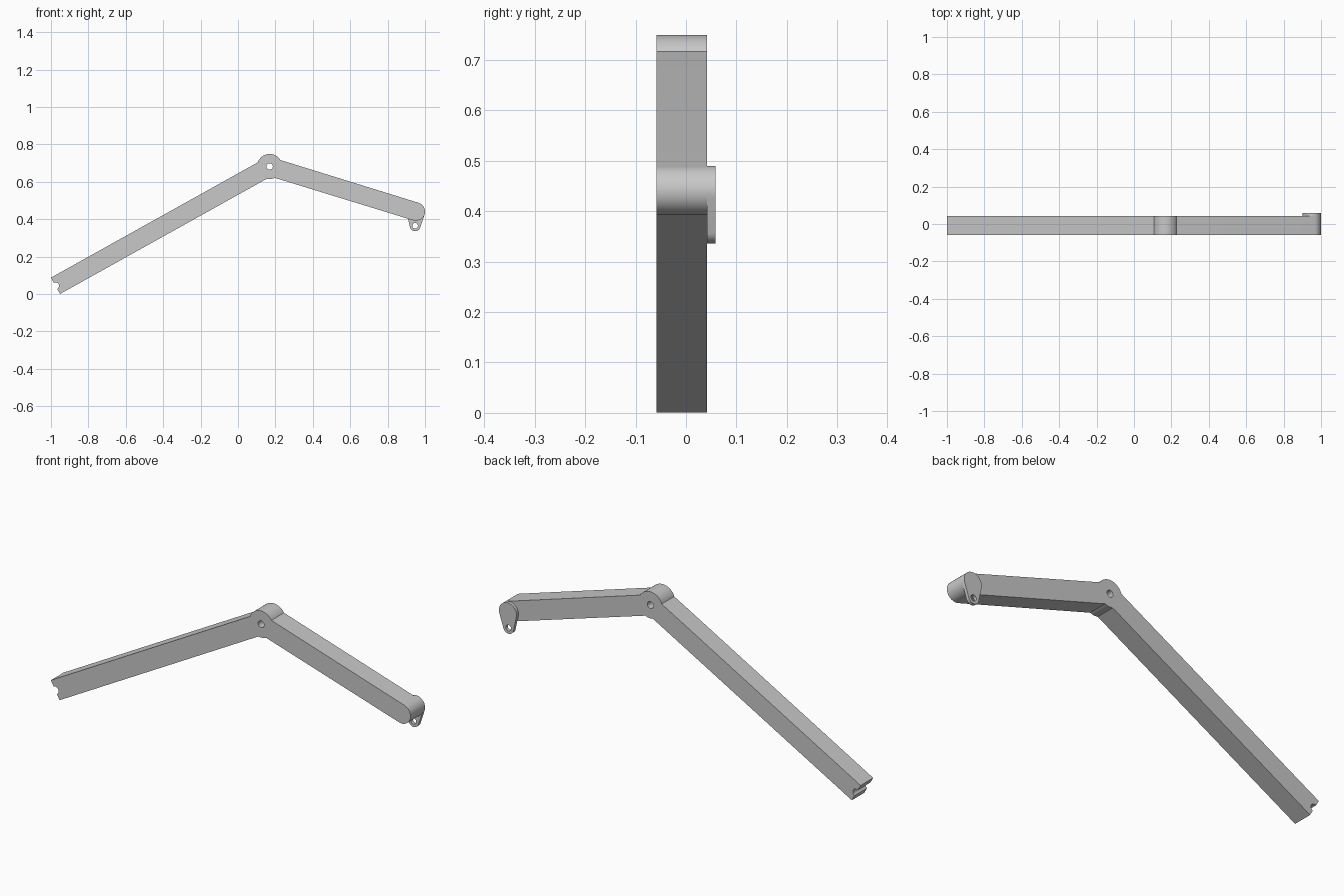
import bpy
import bmesh
from math import asin, atan2, cos, radians, sin, pi, sqrt
from mathutils import Matrix, Vector

if "Cube" in bpy.data.objects:
    bpy.data.objects.remove(bpy.data.objects["Cube"], do_unlink=True)

grey = bpy.data.materials.new("light_grey")
grey.use_nodes = True
colour = (0.58, 0.58, 0.58, 1)
grey.diffuse_color = colour
grey.node_tree.nodes["Principled BSDF"].inputs["Base Color"].default_value = colour


def arc(centre, radius, start, end, steps=24):
    """Points on a circle from start to end, angles in radians."""
    angles = [start + (end - start) * i / steps for i in range(steps + 1)]
    return [centre + radius * Vector((cos(a), sin(a))) for a in angles]


def circle(centre, radius):
    return arc(centre, radius, 0, 2 * pi, 32)[:-1]


def plate(name, loops, front, back):
    """Extrude a front-view outline with holes between two depths."""
    curve = bpy.data.curves.new(name, "CURVE")
    curve.dimensions = "2D"
    curve.fill_mode = "BOTH"
    curve.extrude = (back - front) / 2
    for loop in loops:
        spline = curve.splines.new("POLY")
        spline.points.add(len(loop) - 1)
        spline.use_cyclic_u = True
        for point, p in zip(spline.points, loop):
            point.co = (p.x, p.y, 0, 1)
    obj = bpy.data.objects.new(name, curve)
    bpy.context.collection.objects.link(obj)
    bpy.ops.object.select_all(action="DESELECT")
    obj.select_set(True)
    bpy.context.view_layer.objects.active = obj
    bpy.ops.object.convert(target="MESH")
    obj = bpy.context.object

    # Stand the plate upright and weld the caps to the walls
    bm = bmesh.new()
    bm.from_mesh(obj.data)
    bm.transform(Matrix.Translation((0, (front + back) / 2, 0)) @ Matrix.Rotation(pi / 2, 4, "X"))
    bmesh.ops.remove_doubles(bm, verts=bm.verts, dist=0.0002)
    bmesh.ops.recalc_face_normals(bm, faces=bm.faces)
    bm.to_mesh(obj.data)
    bm.free()
    obj.data.materials.clear()
    obj.data.materials.append(grey)
    bpy.ops.object.shade_smooth_by_angle(angle=radians(30))
    return obj


# Joint positions in the front plane
hub = Vector((0.169, 0.682))
foot = Vector((-0.976, 0.044))
tip = Vector((0.951, 0.441))
eye = Vector((0.947, 0.365))
hub_radius, half_width, hole = 0.067, 0.05, 0.017

foot_angle = atan2(foot.y - hub.y, foot.x - hub.x) + 2 * pi
tip_angle = atan2(tip.y - hub.y, tip.x - hub.x)
spread = asin(half_width / hub_radius)
foot_side = half_width * Vector((-sin(foot_angle), cos(foot_angle)))

# Bent arm: hub crown, long arm with notched end, short arm with round end
outline = arc(hub, hub_radius, tip_angle + spread, foot_angle - spread)
outline += [foot - foot_side]
outline += arc(foot, 0.019, foot_angle - pi / 2, foot_angle - 3 * pi / 2, 14)
outline += [foot + foot_side]
outline += arc(hub, hub_radius, foot_angle + spread, tip_angle + 2 * pi - spread, 8)
outline += arc(tip, 0.049, tip_angle - pi / 2, tip_angle + pi / 2)
plate("bent_arm", [outline, circle(hub, hole)], -0.058, 0.042)

# Teardrop lug on the back of the short arm
eye_radius, lug_radius = 0.029, 0.049
axis = eye - tip
down = atan2(axis.y, axis.x)
tangent = pi / 2 - asin((lug_radius - eye_radius) / axis.length)
lug = arc(tip, lug_radius, down + tangent, down + 2 * pi - tangent)
lug += arc(eye, eye_radius, down - tangent, down + tangent)
plate("hanging_lug", [lug, circle(eye, 0.015)], 0.042, 0.058)
